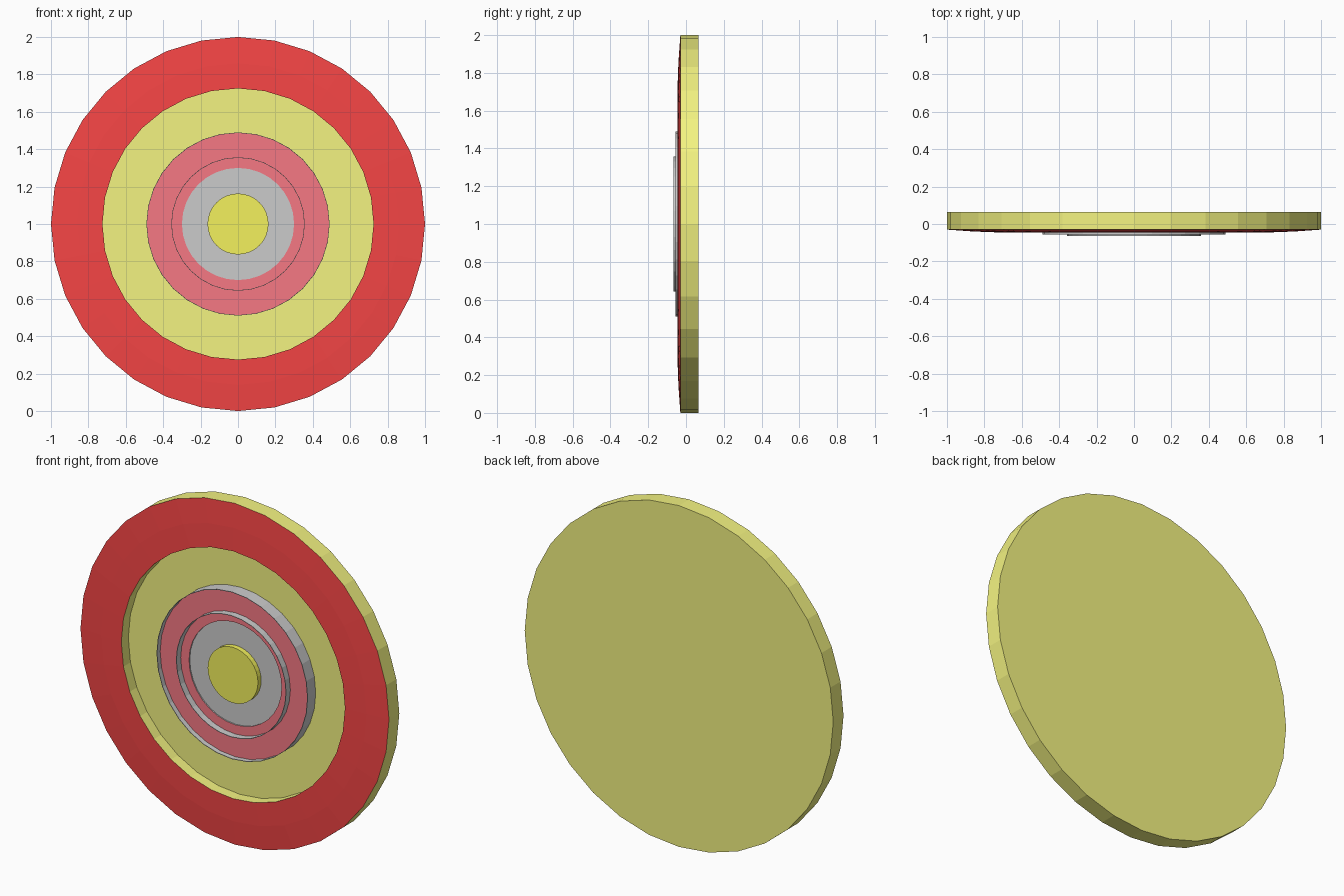
import bpy, bmesh, math

if "Cube" in bpy.data.objects:
    bpy.data.objects.remove(bpy.data.objects["Cube"])

SIDES = 32
CENTRE_Z = 1.0


def material(name, rgb):
    m = bpy.data.materials.new(name)
    m.diffuse_color = (*rgb, 1)
    m.use_nodes = True
    m.node_tree.nodes["Principled BSDF"].inputs["Base Color"].default_value = m.diffuse_color
    return m


YELLOW = material("yellow", (0.90, 0.90, 0.22))
GOLD = material("gold", (0.90, 0.88, 0.11))
RED = material("red", (0.92, 0.06, 0.06))
CRIMSON = material("crimson", (0.92, 0.19, 0.23))
GREY = material("grey", (0.8, 0.8, 0.8))


def turned(name, profile, base, accents=None):
    """Spin an axis-to-axis (radius, y) profile about the y axis.
    accents maps a profile segment number to another material."""
    accents = accents or {}
    mats = [base] + list(accents.values())
    bm = bmesh.new()
    rings = []
    for r, y in profile:
        count = SIDES if r > 0 else 1
        rings.append([bm.verts.new((r * math.cos(2 * math.pi * i / SIDES), y,
                                    r * math.sin(2 * math.pi * i / SIDES)))
                      for i in range(count)])
    for k, (a, b) in enumerate(zip(rings, rings[1:])):
        slot = mats.index(accents.get(k, base))
        for i in range(SIDES):
            j = (i + 1) % SIDES
            if len(a) == 1:
                corners = (a[0], b[i], b[j])
            elif len(b) == 1:
                corners = (a[i], a[j], b[0])
            else:
                corners = (a[i], a[j], b[j], b[i])
            bm.faces.new(corners).material_index = slot
    bmesh.ops.recalc_face_normals(bm, faces=bm.faces)
    mesh = bpy.data.meshes.new(name)
    bm.to_mesh(mesh)
    bm.free()
    for m in mats:
        mesh.materials.append(m)
    obj = bpy.data.objects.new(name, mesh)
    obj.location.z = CENTRE_Z
    bpy.context.collection.objects.link(obj)
    return obj


# Main disc: flat back, rim, slightly domed red band, sunken yellow floor
turned("shield_body",
       [(0, 0.065), (1, 0.065), (1, -0.03), (0.86, -0.04), (0.725, -0.045),
        (0.725, 0.02), (0, 0.02)],
       YELLOW, {2: RED, 3: RED})

# Middle disc: thin grey lip around a sunken crimson face
turned("middle_ring",
       [(0, 0.025), (0.49, 0.025), (0.49, -0.055), (0.487, -0.055),
        (0.487, -0.025), (0.30, -0.025), (0.30, 0.0), (0, 0.0)],
       GREY, {4: CRIMSON})

# Inner disc: thin grey lip around a sunken grey face
turned("inner_ring",
       [(0, 0.005), (0.357, 0.005), (0.357, -0.065), (0.354, -0.065),
        (0.354, -0.018), (0, -0.018)],
       GREY)

# Central boss
turned("centre_boss",
       [(0, -0.01), (0.163, -0.01), (0.163, -0.048), (0, -0.048)],
       GOLD)
